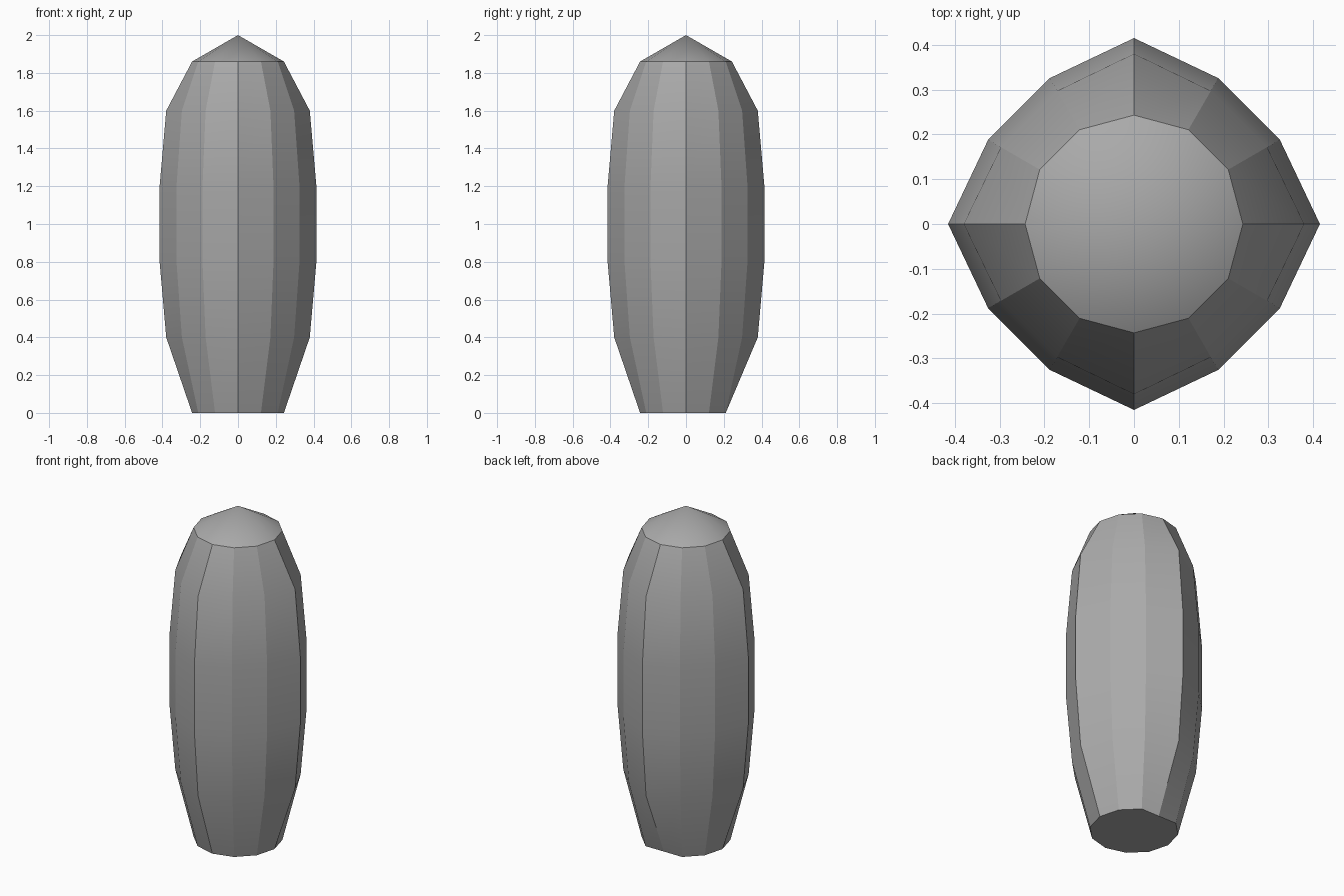
import bpy, bmesh
from math import sin, cos, pi

cube = bpy.data.objects.get("Cube")
if cube:
    bpy.data.objects.remove(cube, do_unlink=True)

# Plain grey material
grey = bpy.data.materials.new("mid_grey")
grey.use_nodes = True
colour = (0.4, 0.4, 0.4, 1)
grey.diffuse_color = colour
grey.node_tree.nodes["Principled BSDF"].inputs["Base Color"].default_value = colour

SIDES = 12
# Profile: height, radius at the four corner ridges, radius between them
PROFILE = [(0, 0.243, 0.243), (0.4, 0.38, 0.343), (0.8, 0.415, 0.376),
           (1.2, 0.415, 0.376), (1.6, 0.38, 0.343), (1.86, 0.243, 0.243)]

bm = bmesh.new()
rings = []
for z, ridge, between in PROFILE:
    ring = []
    for i in range(SIDES):
        r = between if i % 3 else ridge
        a = 2 * pi * i / SIDES
        ring.append(bm.verts.new((r * cos(a), r * sin(a), z)))
    rings.append(ring)
# The foot is flattened at the back
rings[0][3].co.y = 0.21

# Side strips
for low, high in zip(rings, rings[1:]):
    for i in range(SIDES):
        j = (i + 1) % SIDES
        bm.faces.new((low[i], low[j], high[j], high[i]))

# Flat base and conical cap
bm.faces.new(rings[0][::-1])
apex = bm.verts.new((0, 0, 2))
for i in range(SIDES):
    bm.faces.new((rings[-1][i], rings[-1][(i + 1) % SIDES], apex))

# Strips are smooth along their height, sharp between neighbours and at both ends
for face in bm.faces:
    face.smooth = True
bm.normal_update()
for edge in bm.edges:
    a, b = edge.verts
    level = abs(a.co.z - b.co.z) < 1e-5
    at_end = a.co.z < 0.01 or a.co.z > 1.8
    if apex in (a, b):
        continue
    edge.smooth = level and not at_end

mesh = bpy.data.meshes.new("faceted_body")
bm.to_mesh(mesh)
bm.free()
mesh.materials.append(grey)
body = bpy.data.objects.new("faceted_body", mesh)
bpy.context.collection.objects.link(body)
